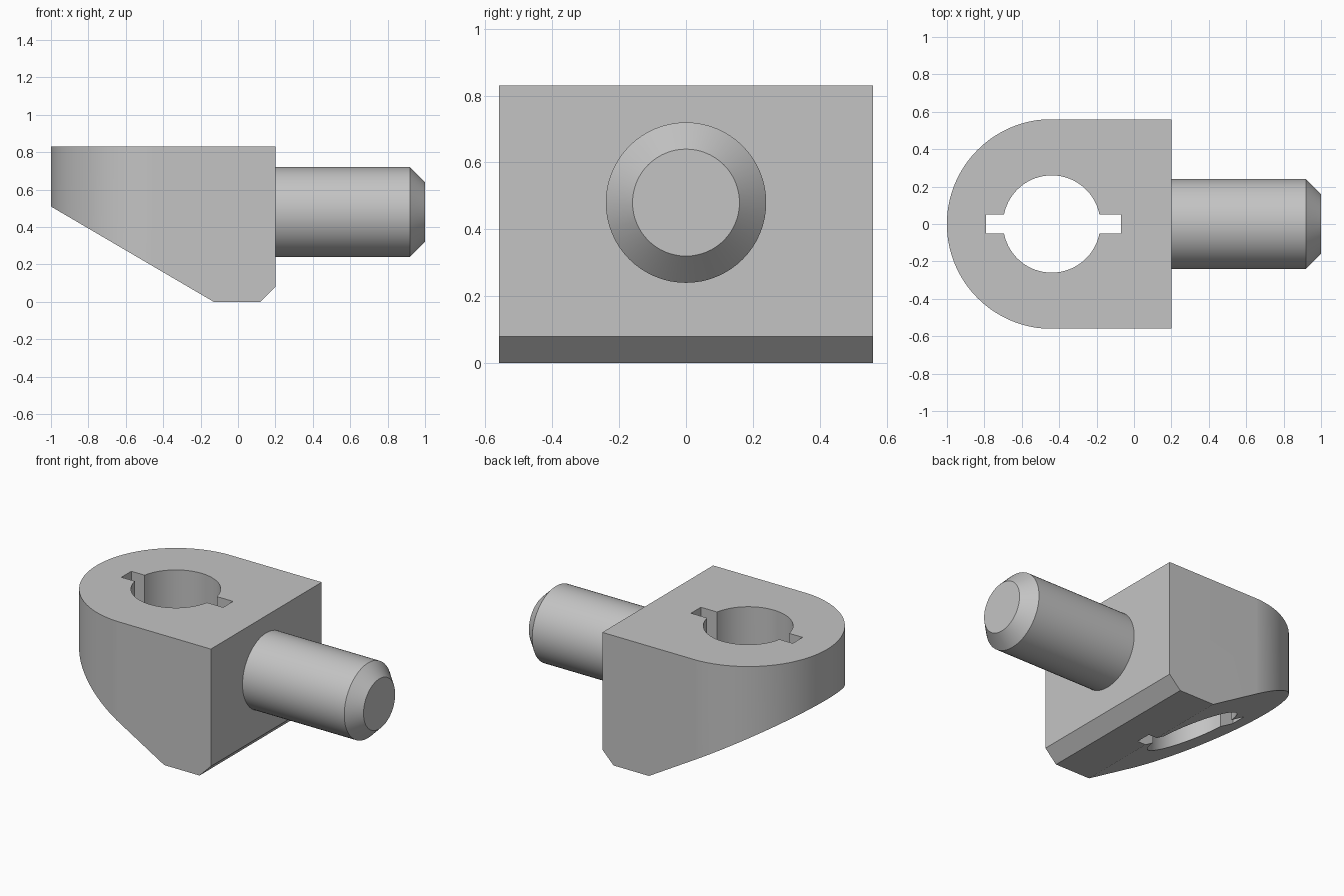
import bpy, bmesh
from math import asin, cos, sin, pi
from mathutils import Vector, Matrix

default = bpy.data.objects.get("Cube")
if default:
    bpy.data.objects.remove(default, do_unlink=True)

grey = bpy.data.materials.new("light grey")
grey.use_nodes = True
colour = (0.55, 0.55, 0.55, 1)
grey.diffuse_color = colour
grey.node_tree.nodes["Principled BSDF"].inputs["Base Color"].default_value = colour

HALF = 0.56          # half width of the body, also its nose radius
CENTRE = HALF - 1    # x of the nose and bore axis


def arc(radius, start, end, steps):
    """Points on an arc around the bore axis."""
    angles = [start + (end - start) * i / steps for i in range(steps + 1)]
    return [(CENTRE + radius * cos(a), radius * sin(a)) for a in angles]


def make_object(name, bm):
    bmesh.ops.recalc_face_normals(bm, faces=bm.faces)
    mesh = bpy.data.meshes.new(name)
    bm.to_mesh(mesh)
    bm.free()
    mesh.materials.append(grey)
    obj = bpy.data.objects.new(name, mesh)
    bpy.context.collection.objects.link(obj)
    return obj


def prism(name, points, offset):
    """Extrude a closed outline of 3D points along offset."""
    bm = bmesh.new()
    face = bm.faces.new([bm.verts.new(p) for p in points])
    top = bmesh.ops.extrude_face_region(bm, geom=[face])["geom"]
    verts = [v for v in top if isinstance(v, bmesh.types.BMVert)]
    bmesh.ops.translate(bm, verts=verts, vec=Vector(offset))
    return make_object(name, bm)


def smooth(obj):
    bpy.ops.object.select_all(action="DESELECT")
    obj.select_set(True)
    bpy.context.view_layer.objects.active = obj
    bpy.ops.object.shade_smooth_by_angle(angle=pi / 6)


# Body: side profile across the full width
side = [(-1.1, 0.83), (0.2, 0.83), (0.2, 0.08), (0.12, 0), (-0.13, 0), (-1.1, 0.568)]
body = prism("bracket_body", [(x, -HALF, z) for x, z in side], (0, 2 * HALF, 0))

# Rounded nose outline, and the bore with its two key slots
nose = arc(HALF + 0.0005, pi / 2, 3 * pi / 2, 64) + [(0.4, -HALF - 0.0005), (0.4, HALF + 0.0005)]
key = 0.05
a = asin(key / 0.26)
bore = (arc(0.26, a, pi - a, 40) + [(-0.79, key), (-0.79, -key)]
        + arc(0.26, pi + a, 2 * pi - a, 40) + [(-0.07, -key), (-0.07, key)])

for name, outline, operation in (("nose_cutter", nose, "INTERSECT"),
                                 ("bore_cutter", bore, "DIFFERENCE")):
    cutter = prism(name, [(x, y, -0.2) for x, y in outline], (0, 0, 1.4))
    cutter.hide_render = True
    mod = body.modifiers.new(name, "BOOLEAN")
    mod.operation, mod.solver, mod.object = operation, "EXACT", cutter
    bpy.context.view_layer.objects.active = body
    bpy.ops.object.modifier_apply(modifier=name)
    bpy.data.objects.remove(cutter, do_unlink=True)
smooth(body)

# Pin: cylinder with a chamfered tip, turned around the x axis
bm = bmesh.new()
axis = Vector((0, 0, 0.48))
profile = [(0.18, 0), (0.18, 0.24), (0.92, 0.24), (1, 0.16), (1, 0)]
verts = [bm.verts.new(axis + Vector((x, 0, r))) for x, r in profile]
edges = [bm.edges.new(pair) for pair in zip(verts, verts[1:])]
bmesh.ops.spin(bm, geom=verts + edges, cent=axis, axis=(1, 0, 0), angle=2 * pi,
               steps=64, use_merge=True)
bmesh.ops.remove_doubles(bm, verts=bm.verts, dist=0.0001)
smooth(make_object("mounting_pin", bm))
